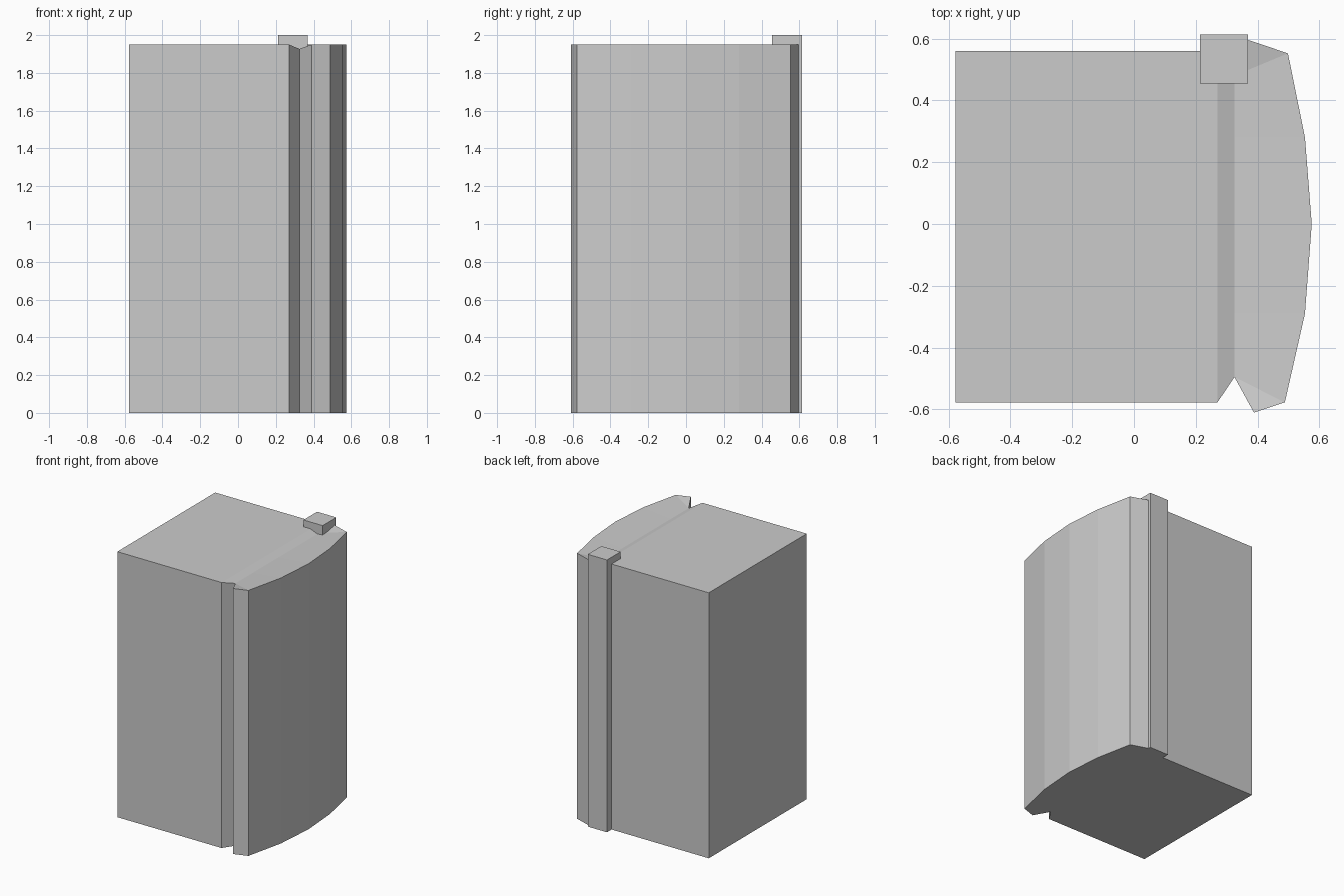
import bpy, bmesh

if "Cube" in bpy.data.objects:
    bpy.data.objects.remove(bpy.data.objects["Cube"])

H, DIP = 1.95, 1.927                 # top height, height of the groove floor
SEAM_X = 0.325
SEAM_Y = [-0.495, -0.29, 0.0, 0.28, 0.48]


def panel(name, points, caps, walls):
    """Upright shell: points are (x, y, top z), caps are faces repeated at top and bottom."""
    bm = bmesh.new()
    top = [bm.verts.new(p) for p in points]
    bot = [bm.verts.new((x, y, 0)) for x, y, _ in points]
    for cap in caps:
        bm.faces.new([top[i] for i in cap])
        bm.faces.new([bot[i] for i in reversed(cap)])
    for i, j in walls:
        bm.faces.new((bot[i], bot[j], top[j], top[i]))
    mesh = bpy.data.meshes.new(name)
    bm.to_mesh(mesh)
    bm.free()
    obj = bpy.data.objects.new(name, mesh)
    bpy.context.collection.objects.link(obj)
    return obj


seam = [(SEAM_X, y, DIP) for y in SEAM_Y]
n = len(seam)

# Cabinet: flat-topped box with a bevelled edge falling into the groove
box = [(0.27, 0.56, H), (-0.577, 0.56, H), (-0.577, -0.577, H), (0.27, -0.577, H)]
panel("cabinet", box + seam,
      [(0, 1, 2, 3), (3,) + tuple(range(4, 4 + n)) + (0,)],
      [(3 + n, 0), (0, 1), (1, 2), (2, 3), (3, 4)])

# Door: bowed front, top sloping from the outer edge down to the groove
outer = [(0.388, -0.61), (0.488, -0.577), (0.553, -0.29), (0.575, 0.0),
         (0.553, 0.28), (0.498, 0.552), (0.37, 0.595)]
m = len(outer)
caps = [(0, 1, m), (m - 2, m - 1, m + n - 1)]
caps += [(i + 1, i + 2, m + i + 1, m + i) for i in range(n - 1)]
panel("door", [(x, y, H) for x, y in outer] + seam, caps,
      [(m, 0), (m - 1, m + n - 1)] + [(i, i + 1) for i in range(m - 1)])

# Hinge post: square column running the full height at the back of the groove
hinge = [(0.213, 0.455, 2.0), (0.369, 0.455, 2.0), (0.369, 0.613, 2.0), (0.213, 0.613, 2.0)]
panel("hinge_post", hinge, [(0, 1, 2, 3)], [(i, (i + 1) % 4) for i in range(4)])
